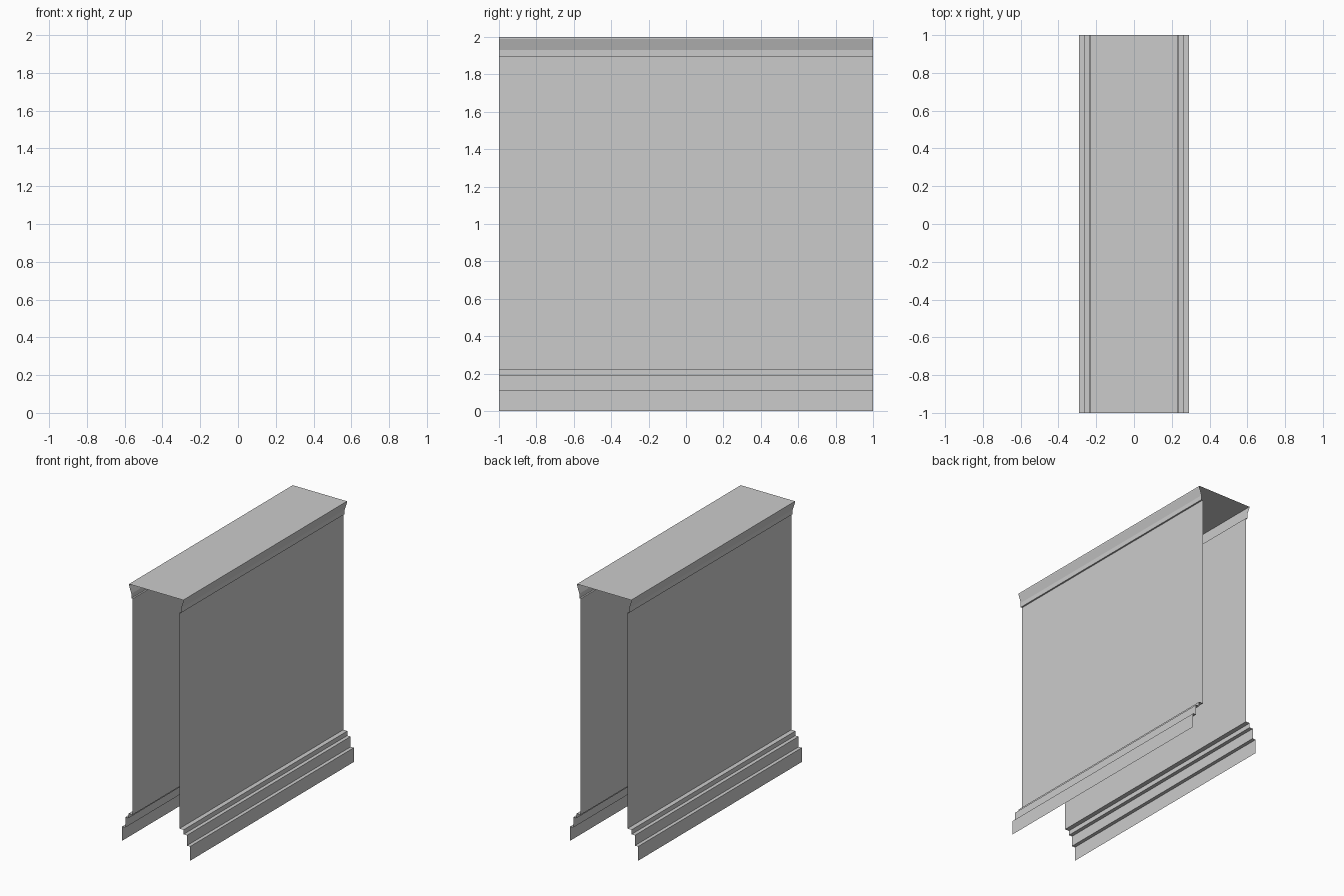
import bpy, bmesh

if "Cube" in bpy.data.objects:
    bpy.data.objects.remove(bpy.data.objects["Cube"])

Y0, Y1 = -1.0, 1.0


def sheet(name, profile):
    """Sweep an open x/z profile along y as a single-skin sheet."""
    bm = bmesh.new()
    front = [bm.verts.new((x, Y0, z)) for x, z in profile]
    back = [bm.verts.new((x, Y1, z)) for x, z in profile]
    for i in range(len(profile) - 1):
        bm.faces.new((front[i], back[i], back[i + 1], front[i + 1]))
    mesh = bpy.data.meshes.new(name)
    bm.to_mesh(mesh)
    bm.free()
    obj = bpy.data.objects.new(name, mesh)
    bpy.context.collection.objects.link(obj)
    return obj


# One side, bottom to top: stepped plinth, flat wall, flared coping
side = [
    (0.29, 0.0), (0.29, 0.11),
    (0.263, 0.11), (0.263, 0.19),
    (0.235, 0.19), (0.235, 0.225),
    (0.20, 0.225), (0.20, 1.895),
    (0.212, 1.895), (0.212, 1.93),
    (0.232, 1.99), (0.232, 2.0),
]

# Mirror the side across x = 0; the joining strip is the flat top, ends stay open
wall_profile = side + [(-x, z) for x, z in reversed(side)]
sheet("wall_section", wall_profile)
